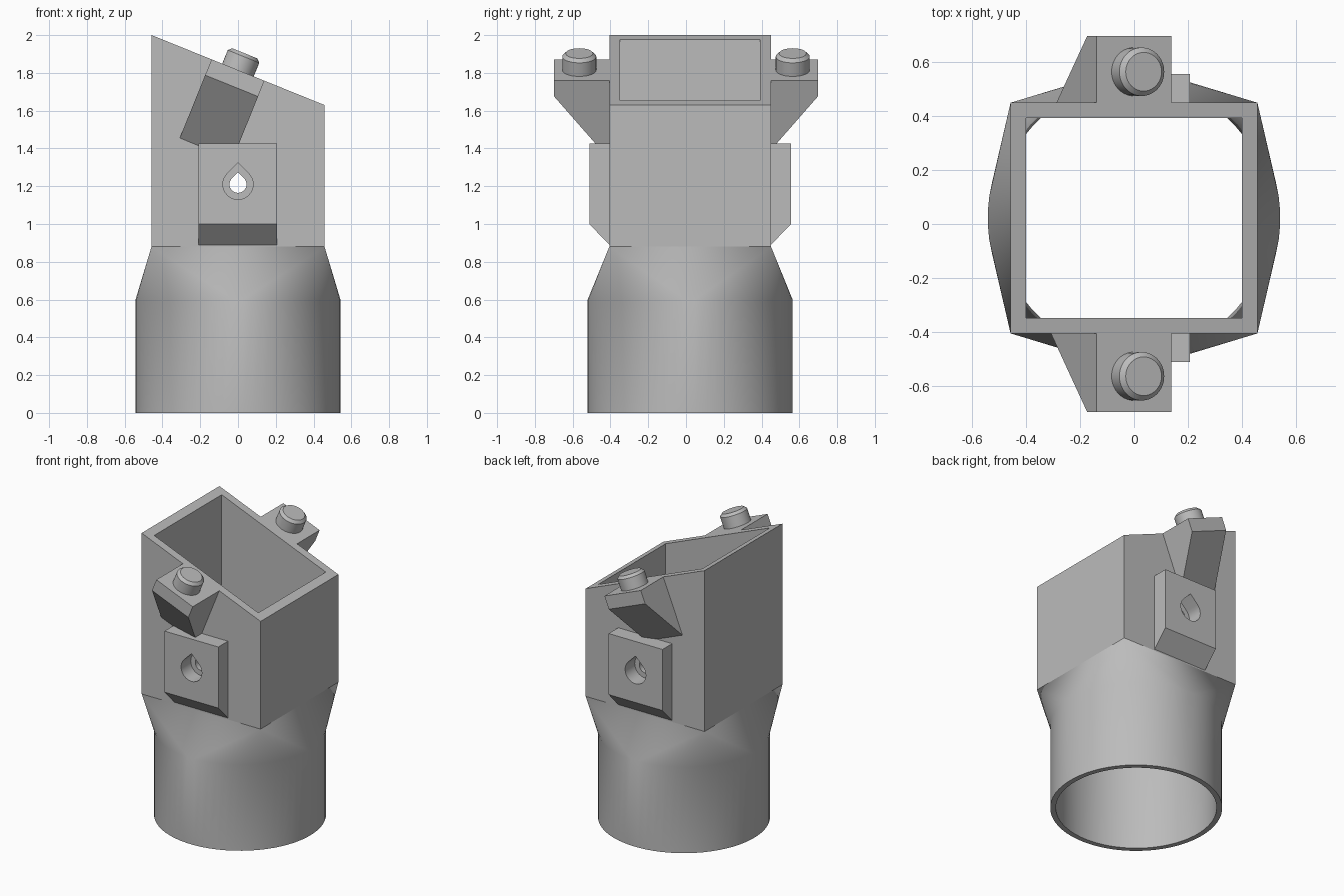
import bpy, bmesh
from math import pi, cos, sin, atan2, radians
from mathutils import Matrix, Vector

if "Cube" in bpy.data.objects:
    bpy.data.objects.remove(bpy.data.objects["Cube"], do_unlink=True)

grey = bpy.data.materials.new("light grey plastic")
grey.use_nodes = True
grey.diffuse_color = (0.5, 0.5, 0.5, 1)
grey.node_tree.nodes["Principled BSDF"].inputs["Base Color"].default_value = (0.5, 0.5, 0.5, 1)

CY = 0.022                      # shared centre line of tube and box
HALF_X, HALF_Y = 0.458, 0.428   # box half sizes
WALL = 0.057
NECK, BASE = 0.6, 0.88          # top of the tube, start of the box
MID_TOP = 1.815                 # height of the slanted rim at x = 0
TILT = atan2(0.37, 0.915)
SEGMENTS = 64


def make_object(name, bm):
    bmesh.ops.recalc_face_normals(bm, faces=bm.faces)
    mesh = bpy.data.meshes.new(name)
    bm.to_mesh(mesh)
    bm.free()
    mesh.materials.append(grey)
    obj = bpy.data.objects.new(name, mesh)
    bpy.context.collection.objects.link(obj)
    return obj


def prism(name, outline, depth, matrix):
    """Extrude a 2D outline along its local z, then place it."""
    bm = bmesh.new()
    face = bm.faces.new([bm.verts.new((a, b, 0)) for a, b in outline])
    out = bmesh.ops.extrude_face_region(bm, geom=[face])
    moved = [v for v in out["geom"] if isinstance(v, bmesh.types.BMVert)]
    bmesh.ops.translate(bm, verts=moved, vec=(0, 0, depth))
    bm.transform(matrix)
    return make_object(name, bm)


def axes(x, y, z, origin):
    m = Matrix((x, y, z)).transposed().to_4x4()
    m.translation = origin
    return m


def cut(obj, cutter):
    mod = obj.modifiers.new("hole", "BOOLEAN")
    mod.object, mod.operation, mod.solver = cutter, "DIFFERENCE", "EXACT"
    bpy.context.view_layer.objects.active = obj
    bpy.ops.object.modifier_apply(modifier=mod.name)


def smooth(obj, sharp_height=None):
    """Smooth shading with sharp edges by angle, and along one height."""
    bm = bmesh.new()
    bm.from_mesh(obj.data)
    for f in bm.faces:
        f.smooth = True
    for e in bm.edges:
        level = sharp_height is not None and all(abs(v.co.z - sharp_height) < 1e-3 for v in e.verts)
        e.smooth = not level and e.calc_face_angle(0) < radians(30)
    bm.to_mesh(obj.data)
    bm.free()


def teardrop(radius):
    arc = [pi * 0.75 + i * pi * 1.5 / 24 for i in range(25)]
    return [(radius * cos(a), radius * sin(a)) for a in arc] + [(0, radius * 2 ** 0.5)]


# Body: a hollow round tube lofted into a rectangular box with a slanted rim
bm = bmesh.new()


def circle_ring(radius, z):
    steps = [(i + 0.5) * 2 * pi / SEGMENTS for i in range(SEGMENTS)]
    return [bm.verts.new((radius * cos(a), CY + radius * sin(a), z)) for a in steps]


def box_ring(inset, z, slope=0):
    hx, hy = HALF_X - inset, HALF_Y - inset
    corners = [bm.verts.new((sx * hx, CY + sy * hy, z - slope * sx * hx))
               for sx, sy in ((1, 1), (-1, 1), (-1, -1), (1, -1))]
    return [corners[i * 4 // SEGMENTS] for i in range(SEGMENTS)]


slope = 0.37 / 0.915
rings = [circle_ring(0.543, 0), circle_ring(0.543, NECK), box_ring(0, BASE),
         box_ring(0, MID_TOP, slope), box_ring(WALL, MID_TOP, slope),
         box_ring(WALL, BASE), circle_ring(0.508, NECK), circle_ring(0.508, 0)]
for low, high in zip(rings, rings[1:] + rings[:1]):
    for i in range(SEGMENTS):
        j = (i + 1) % SEGMENTS
        corners = list(dict.fromkeys((low[i], low[j], high[j], high[i])))
        if len(corners) > 2:
            bm.faces.new(corners)
body = make_object("adapter_body", bm)

# Cutters for the screw holes, running right through in y
HOLE_Z = 1.21
X, Y, Z = Vector((1, 0, 0)), Vector((0, 1, 0)), Vector((0, 0, 1))
through = axes(X, Z, -Y, (0, 1, HOLE_Z))
small_cutter = prism("small_hole_cutter", teardrop(0.045), 2, through)
large_cutter = prism("large_hole_cutter", teardrop(0.08), 2, through)
cut(body, small_cutter)
smooth(body, BASE)

# Slanted frame that follows the rim
along = Vector((cos(TILT), 0, -sin(TILT)))
up = Vector((sin(TILT), 0, cos(TILT)))

for side, label in ((-1, "front"), (1, "back")):
    wall = side * HALF_Y + CY
    outward = Vector((0, side, 0))

    # Screw plate with a chamfered lower edge
    outline = [(-0.02, 0.89), (0, 0.89), (0.106, 1.0), (0.106, 1.425), (-0.02, 1.425)]
    plate = prism(label + "_screw_plate", outline, 0.415,
                  axes(outward, Z, X, (-0.208, wall, 0)))
    cut(plate, large_cutter)
    smooth(plate)

    # Bracket hanging below the rim, sloping back to the wall
    reach = 0.698 - abs(wall)
    drop = -0.09 - reach * 1.23
    outline = [(-0.02, 0), (reach, 0), (reach, -0.09), (0, drop), (-0.02, drop)]
    prism(label + "_bracket", outline, 0.302,
          axes(outward, up, along, Vector((0, wall, MID_TOP)) - along * 0.151))

    # Round peg with a bevelled top
    bm = bmesh.new()
    bmesh.ops.create_cone(bm, cap_ends=True, segments=40, radius1=0.09, radius2=0.09, depth=0.115)
    rim = [e for e in bm.edges if all(v.co.z > 0 for v in e.verts)]
    bmesh.ops.bevel(bm, geom=rim, offset=0.018, segments=1, affect="EDGES")
    bm.transform(axes(along, Y, up, Vector((0, side * 0.565, MID_TOP)) + up * 0.038))
    smooth(make_object(label + "_peg", bm))

for cutter in (small_cutter, large_cutter):
    bpy.data.objects.remove(cutter, do_unlink=True)
